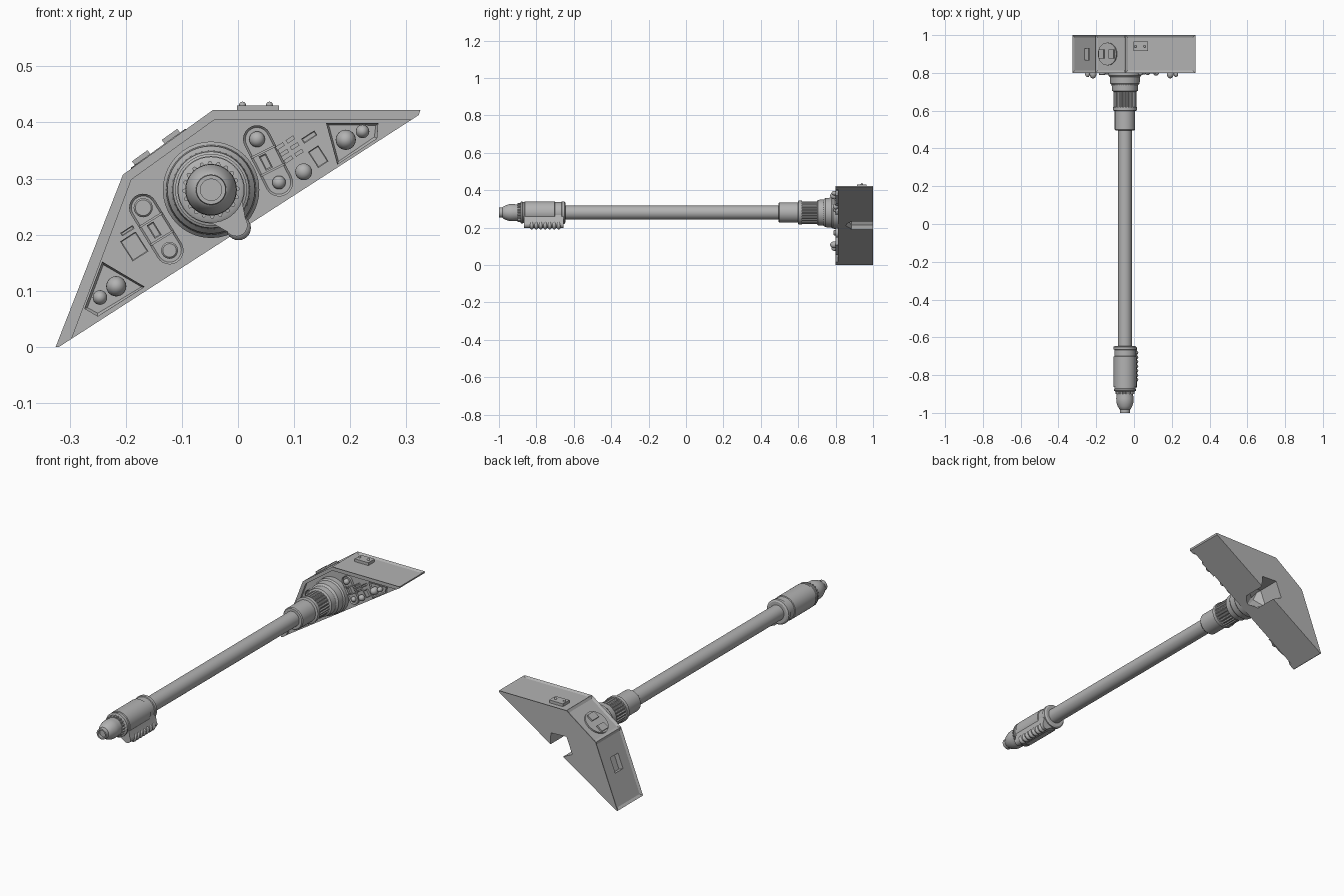
import bpy, bmesh, math
from mathutils import Vector

cube = bpy.data.objects.get("Cube")
if cube:
    bpy.data.objects.remove(cube, do_unlink=True)

metal = bpy.data.materials.new("plain grey")
metal.use_nodes = True
metal.diffuse_color = (0.45, 0.45, 0.45, 1)
metal.node_tree.nodes["Principled BSDF"].inputs["Base Color"].default_value = (0.45, 0.45, 0.45, 1)

AXIS_X, AXIS_Z = -0.048, 0.28        # centre line of the handle
RIM, FACE, BACK = 0.80, 0.812, 1.0   # depths of the head
SLOPE = math.atan2(0.415, 0.645)     # tilt of the head's underside
ALONG = Vector((math.cos(SLOPE), math.sin(SLOPE)))
ACROSS = Vector((-math.sin(SLOPE), math.cos(SLOPE)))


def finish(name, bm, smooth=False):
    bmesh.ops.recalc_face_normals(bm, faces=bm.faces)
    mesh = bpy.data.meshes.new(name)
    bm.to_mesh(mesh)
    bm.free()
    mesh.materials.append(metal)
    obj = bpy.data.objects.new(name, mesh)
    bpy.context.collection.objects.link(obj)
    if smooth:
        bpy.ops.object.select_all(action="DESELECT")
        obj.select_set(True)
        bpy.context.view_layer.objects.active = obj
        bpy.ops.object.shade_smooth_by_angle(angle=math.radians(32))
    return obj


def prism_mesh(points, y0, y1):
    bm = bmesh.new()
    front = [bm.verts.new((x, y0, z)) for x, z in points]
    back = [bm.verts.new((x, y1, z)) for x, z in points]
    bm.faces.new(front)
    bm.faces.new(back)
    for i in range(len(points)):
        j = (i + 1) % len(points)
        bm.faces.new((front[i], front[j], back[j], back[i]))
    bmesh.ops.recalc_face_normals(bm, faces=bm.faces)
    return bm


def front_faces(bm):
    return [f for f in bm.faces if f.normal.y < -0.9]


def prism(name, points, y0, y1, rim=0, sink=0, smooth=False):
    bm = prism_mesh(points, y0, y1)
    if rim:
        bmesh.ops.inset_individual(bm, faces=front_faces(bm), thickness=rim, depth=-sink)
    return finish(name, bm, smooth)


def rect(x, z, w, h, angle=SLOPE):
    c, s = math.cos(angle), math.sin(angle)
    corners = ((-w, -h), (w, -h), (w, h), (-w, h))
    return [(x + (a * c - b * s) / 2, z + (a * s + b * c) / 2) for a, b in corners]


def capsule(a, b, ra, rb, steps=12):
    turn = math.atan2(b[1] - a[1], b[0] - a[0])
    points = []
    for centre, r, start in ((a, ra, turn + math.pi / 2), (b, rb, turn - math.pi / 2)):
        for i in range(steps + 1):
            t = start + math.pi * i / steps
            points.append((centre[0] + r * math.cos(t), centre[1] + r * math.sin(t)))
    return points


def lathe(name, profile, cx=AXIS_X, cz=AXIS_Z, segs=40, notch=1.0):
    bm = bmesh.new()
    rings = []
    for y, r in profile:
        ring = []
        for i in range(segs):
            t = math.tau * i / segs
            q = r * (notch if i % 4 > 1 else 1)
            ring.append(bm.verts.new((cx + q * math.cos(t), y, cz + q * math.sin(t))))
        rings.append(ring)
    for a, b in zip(rings, rings[1:]):
        for i in range(segs):
            j = (i + 1) % segs
            bm.faces.new((a[i], a[j], b[j], b[i]))
    bm.faces.new(rings[0])
    bm.faces.new(rings[-1])
    return finish(name, bm, True)


def dome(name, x, z, r, y=FACE, stretch=1.0):
    bm = bmesh.new()
    bmesh.ops.create_uvsphere(bm, u_segments=20, v_segments=12, radius=r)
    bmesh.ops.scale(bm, vec=(1, stretch, 1), verts=bm.verts)
    bmesh.ops.translate(bm, vec=(x, y, z), verts=bm.verts)
    return finish(name, bm, True)


def cut(obj, cutter):
    mod = obj.modifiers.new("cut", "BOOLEAN")
    mod.operation, mod.solver, mod.object = "DIFFERENCE", "EXACT", cutter
    cutter.hide_render = True
    bpy.context.view_layer.objects.active = obj
    bpy.ops.object.modifier_apply(modifier=mod.name)
    bpy.data.objects.remove(cutter, do_unlink=True)


# Head: angular prism with recessed panels on its three outer sides
outline = [(-0.325, 0), (-0.205, 0.307), (-0.045, 0.422), (0.325, 0.422), (0.322, 0.413), (-0.319, 0)]
bm = prism_mesh(outline, RIM, BACK)
outer = [f for f in bm.faces if abs(f.normal.y) < 0.1
         and f.normal.x * ACROSS.x + f.normal.z * ACROSS.y > 0.3]
bmesh.ops.inset_individual(bm, faces=outer, thickness=0.018, depth=-0.006)
head = finish("head", bm)

# Front pocket, leaving a raised rim along the outer edges
cut(head, prism("pocket_cutter", [(-0.33, -0.08), (-0.297, 0.013), (-0.19, 0.298), (-0.043, 0.404),
                                  (0.4, 0.404), (0.4, -0.08)], RIM - 0.1, FACE))

# Flared socket in the underside, open at the back and pointed at the front
socket = []
for u, n in ((-0.03, -0.02), (0.03, -0.02), (0.07, 0.045), (0, 0.095), (-0.07, 0.045)):
    p = Vector((0.006, 0.213)) + ALONG * u + ACROSS * n
    socket.append((p.x, p.y))
bm = prism_mesh(socket, 0.885, BACK + 0.05)
tip = bmesh.ops.extrude_discrete_faces(bm, faces=front_faces(bm))["faces"][0]
for v in tip.verts:
    u = (v.co.x - 0.006) * ALONG.x + (v.co.z - 0.213) * ALONG.y
    v.co += Vector((-0.9 * u * ALONG.x, -0.03, -0.9 * u * ALONG.y))
cut(head, finish("socket_cutter", bm))

# Slot in the lower outer panel
side = math.atan2(0.307, 0.12)
cut(head, prism("slot_cutter", rect(-0.25, 0.178, 0.075, 0.05, side), 0.868, 0.928))

# Sloping side: round dial with two raised grips
slant = math.atan2(0.115, 0.16)
bm = bmesh.new()
bmesh.ops.create_cone(bm, cap_ends=True, segments=32, radius1=0.06, radius2=0.06, depth=0.012)
dial = finish("dial", bm, True)
dial.location = (-0.139, 0.9, 0.349)
dial.rotation_euler = (0, -slant, 0)
for x, z in ((-0.171, 0.335), (-0.118, 0.373)):
    prism("dial_grip", rect(x, z, 0.034, 0.014, slant), 0.875, 0.925)

# Top side: small raised plate with studs
prism("top_plate", rect(0.036, 0.423, 0.075, 0.014, 0), 0.915, 0.965)
for x in (0.008, 0.056):
    dome("top_stud", x, 0.431, 0.006, 0.94)

# Front controls: long rounded panels
for a, b, kind in (((0.034, 0.37), (0.073, 0.293), "dome"), ((-0.169, 0.248), (-0.122, 0.172), "ring")):
    prism("control_panel", capsule(a, b, 0.025, 0.025), RIM, FACE + 0.004, 0.004, 0.005, True)
    a, b = Vector(a), Vector(b)
    mid, turn = (a + b) / 2, math.atan2(b.y - a.y, b.x - a.x)
    for p, r in ((a, 0.014), (b, 0.012)):
        if kind == "dome":
            dome("panel_knob", p.x, p.y, r, RIM)
        else:
            lathe("panel_knob", [(FACE, r + 0.003), (RIM - 0.008, r + 0.003), (RIM - 0.011, r)], p.x, p.y, 24)
    prism("panel_switch", rect(mid.x - 0.004, mid.y - 0.002, 0.028, 0.014, turn), RIM - 0.008, FACE, 0.003, 0.003)
    for t in (0.29, 0.71):
        p = a.lerp(b, t)
        prism("panel_divider", rect(p.x, p.y, 0.004, 0.046, turn), RIM, FACE)

# Front controls: buttons and plates
for i in range(2):
    for j in range(3):
        p = Vector((0.09, 0.334)) + ALONG * 0.022 * i + ACROSS * 0.014 * j
        prism("small_button", rect(p.x, p.y, 0.016, 0.007), RIM - 0.002, FACE)
for x, z, w, h in ((0.127, 0.374, 0.028, 0.01), (0.143, 0.339, 0.022, 0.034),
                   (-0.185, 0.179, 0.033, 0.042), (-0.197, 0.207, 0.026, 0.007)):
    prism("plate", rect(x, z, w, h), RIM, FACE, 0.0025, 0.002)
dome("front_knob", 0.117, 0.312, 0.015, RIM)

# Framed corner panels with bulbs
for shape in ([(0.157, 0.399), (0.25, 0.399), (0.248, 0.371), (0.177, 0.325)],
              [(-0.242, 0.152), (-0.166, 0.107), (-0.25, 0.054), (-0.274, 0.068)]):
    prism("corner_frame", shape, RIM, FACE, 0.006, 0.008)
for x, z, r in ((0.192, 0.369, 0.018), (0.222, 0.384, 0.012), (-0.217, 0.108, 0.018), (-0.246, 0.088, 0.013)):
    dome("bulb", x, z, r, RIM - 0.006, 1.3)

# Handle: stepped base, ribbed collar, sleeve and long rod
lathe("base", [(FACE, 0.086), (0.785, 0.086), (0.778, 0.08), (0.745, 0.078), (0.735, 0.07), (0.705, 0.068), (0.7, 0.06)])
lathe("ribbed_collar", [(0.71, 0.06), (0.615, 0.06)], segs=96, notch=0.92)
lathe("collar_ring", [(0.62, 0.064), (0.602, 0.064), (0.598, 0.055)])
lathe("sleeve", [(0.605, 0.054), (0.5, 0.054), (0.495, 0.05)])
lathe("rod", [(0.51, 0.037), (-0.66, 0.037)])

# Grip with a side fairing and finger ridges
lathe("grip", [(-0.645, 0.052), (-0.65, 0.06), (-0.664, 0.06), (-0.666, 0.056), (-0.7, 0.056), (-0.702, 0.06),
               (-0.862, 0.06), (-0.864, 0.056), (-0.872, 0.056), (-0.874, 0.059), (-0.882, 0.059), (-0.886, 0.052)])
prism("grip_fairing", capsule((AXIS_X, AXIS_Z), (-0.003, 0.217), 0.056, 0.02), -0.865, -0.655, smooth=True)
for i in range(7):
    dome("finger_ridge", 0.001, 0.212, 0.022, -0.825 + 0.024 * i, 0.6)

# End cap
lathe("end_teeth", [(-0.88, 0.051), (-0.9, 0.051)], segs=80, notch=0.88)
lathe("end_cap", [(-0.89, 0.044), (-0.91, 0.044), (-0.925, 0.046), (-0.945, 0.045), (-0.965, 0.038), (-0.98, 0.03),
                  (-0.982, 0.027), (-1.0, 0.026), (-1.0, 0.019), (-0.985, 0.019)])
